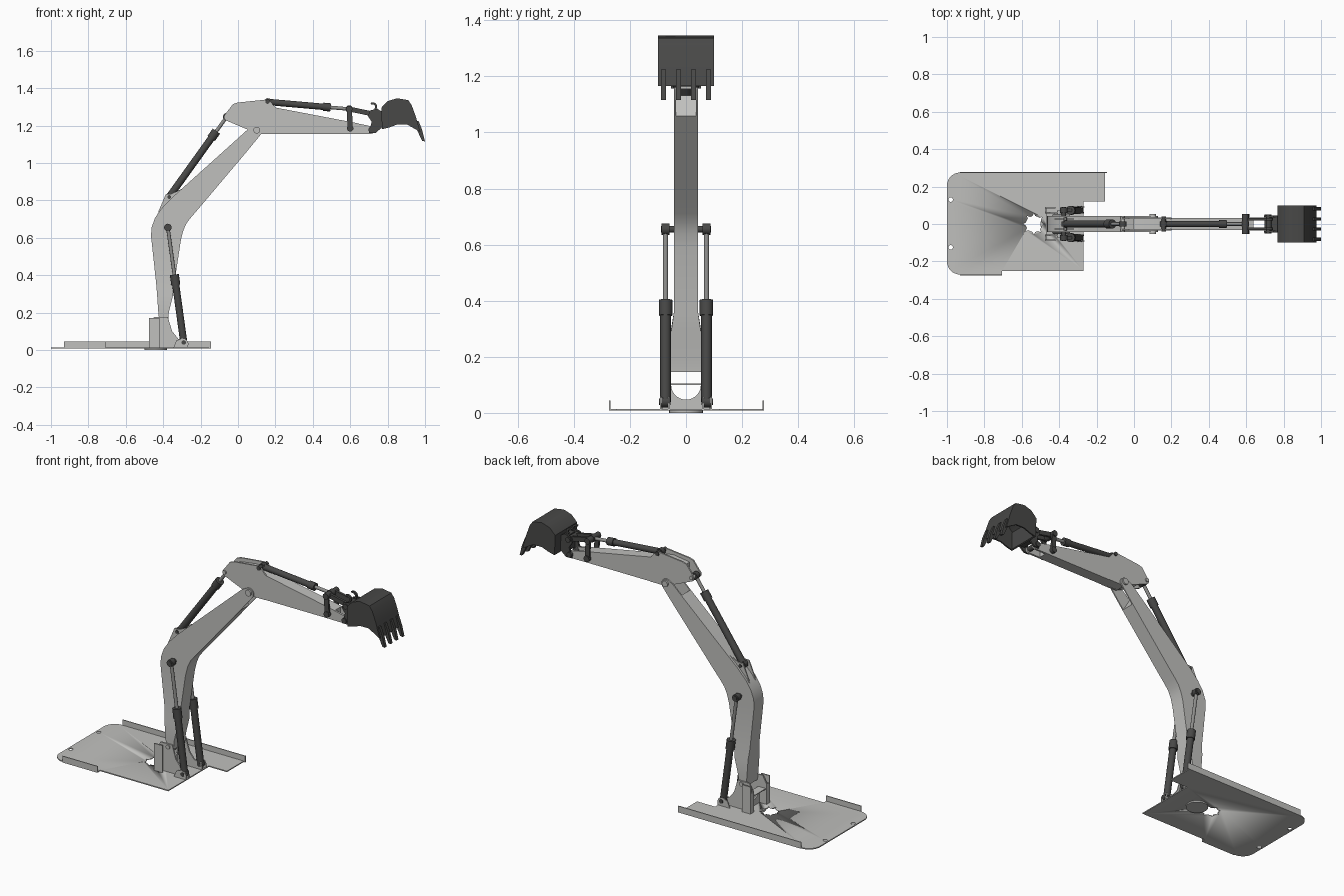
import bpy, bmesh, math
from mathutils import Vector

cube = bpy.data.objects.get("Cube")
if cube:
    bpy.data.objects.remove(cube, do_unlink=True)


def material(name, v):
    m = bpy.data.materials.new(name)
    m.use_nodes = True
    col = (v, v, v * 0.97, 1)
    m.diffuse_color = col
    m.node_tree.nodes["Principled BSDF"].inputs["Base Color"].default_value = col
    return m


LIGHT = material("light grey paint", 0.53)
DARK = material("dark grey steel", 0.065)
ROD = material("polished rod grey", 0.27)


def finish(name, bm, mat):
    bmesh.ops.recalc_face_normals(bm, faces=bm.faces)
    me = bpy.data.meshes.new(name)
    bm.to_mesh(me)
    bm.free()
    ob = bpy.data.objects.new(name, me)
    bpy.context.collection.objects.link(ob)
    me.materials.append(mat)
    bpy.ops.object.select_all(action='DESELECT')
    ob.select_set(True)
    bpy.context.view_layer.objects.active = ob
    bpy.ops.object.shade_smooth_by_angle(angle=math.radians(35))
    return ob


def prism(name, pts, a, b, mat, axis='Y'):
    """Extrude a flat outline from a to b along the axis."""
    place = {'X': lambda p, t: (t, p[0], p[1]),
             'Y': lambda p, t: (p[0], t, p[1]),
             'Z': lambda p, t: (p[0], p[1], t)}[axis]
    bm = bmesh.new()
    lo = [bm.verts.new(place(p, a)) for p in pts]
    hi = [bm.verts.new(place(p, b)) for p in pts]
    bm.faces.new(lo)
    bm.faces.new(hi)
    n = len(pts)
    for i in range(n):
        j = (i + 1) % n
        bm.faces.new((lo[i], lo[j], hi[j], hi[i]))
    return finish(name, bm, mat)


def box(name, x, y, z, mat):
    return prism(name, [(x[0], z[0]), (x[1], z[0]), (x[1], z[1]), (x[0], z[1])], y[0], y[1], mat)


def loft(name, stations, mat):
    """Box section through stations: upper x, z, lower x, z, half width."""
    bm = bmesh.new()
    rings = []
    for ux, uz, lx, lz, w in stations:
        rings.append([bm.verts.new(c) for c in
                      ((ux, -w, uz), (ux, w, uz), (lx, w, lz), (lx, -w, lz))])
    for r, s in zip(rings, rings[1:]):
        for i in range(4):
            j = (i + 1) % 4
            bm.faces.new((r[i], r[j], s[j], s[i]))
    bm.faces.new(rings[0])
    bm.faces.new(rings[-1])
    return finish(name, bm, mat)


def tube(name, p, q, r, mat, seg=20):
    p, q = Vector(p), Vector(q)
    bm = bmesh.new()
    bmesh.ops.create_cone(bm, cap_ends=True, segments=seg, radius1=r, radius2=r, depth=(q - p).length)
    bm.transform((q - p).to_track_quat('Z', 'Y').to_matrix().to_4x4())
    bmesh.ops.translate(bm, verts=bm.verts, vec=(p + q) / 2)
    return finish(name, bm, mat)


def pin(name, x, z, y0, y1, r, mat):
    return tube(name, (x, y0, z), (x, y1, z), r, mat)


def cut(ob, cutter):
    mod = ob.modifiers.new("cut", 'BOOLEAN')
    mod.operation, mod.object, mod.solver = 'DIFFERENCE', cutter, 'EXACT'
    bpy.context.view_layer.objects.active = ob
    bpy.ops.object.modifier_apply(modifier=mod.name)
    bpy.data.objects.remove(cutter, do_unlink=True)


def arc(cx, cy, r, a0, a1, n=8):
    return [(cx + r * math.cos(math.radians(a0 + (a1 - a0) * i / n)),
             cy + r * math.sin(math.radians(a0 + (a1 - a0) * i / n))) for i in range(n + 1)]


def hydraulic(name, a, b, y, split, r=0.019):
    """Ram from a to b in the xz plane, barrel ending at the split fraction."""
    a, b = Vector((a[0], y, a[1])), Vector((b[0], y, b[1]))
    tube(name + "_barrel", a, a.lerp(b, split), r, DARK)
    tube(name + "_collar", a.lerp(b, split - 0.09), a.lerp(b, split), r + 0.005, DARK)
    tube(name + "_rod", a.lerp(b, split), b, 0.0095, ROD)
    for part, c, mat in (("base_eye", a, DARK), ("rod_eye", b, DARK)):
        pin(f"{name}_{part}", c.x, c.z, y - 0.014, y + 0.014, 0.02, mat)


def link(name, p, q, y0, y1, r, mat):
    """Flat bar with rounded ends."""
    t = math.degrees(math.atan2(q[1] - p[1], q[0] - p[0]))
    prism(name, arc(*p, r, t + 90, t + 270) + arc(*q, r, t - 90, t + 90), y0, y1, mat)


# Deck plate with rounded corners, holes and upturned edges
deck = prism("deck_plate", arc(-0.93, 0.205, 0.07, 180, 90)
             + [(-0.155, 0.275), (-0.155, 0.12), (-0.27, 0.12), (-0.27, -0.25), (-0.705, -0.25), (-0.705, -0.27)]
             + arc(-0.93, -0.2, 0.07, 270, 180), 0.008, 0.014, LIGHT, 'Z')
star = [(-0.535 + k * math.cos(i * math.pi / 18), k * math.sin(i * math.pi / 18))
        for i in range(36) for k in [0.058 if i % 9 in (0, 4) else 0.043]]
cut(deck, prism("slew_hole", star, -0.1, 0.1, LIGHT, 'Z'))
for y in (-0.125, 0.13):
    cut(deck, tube("bolt_hole", (-0.98, y, -0.1), (-0.98, y, 0.1), 0.012, LIGHT))
box("deck_back_flange", (-0.93, -0.145), (0.273, 0.278), (0.008, 0.045), LIGHT)
box("deck_front_flange", (-0.93, -0.705), (-0.275, -0.27), (0.008, 0.045), LIGHT)
tube("slew_disc", (-0.44, 0, 0), (-0.44, 0, 0.012), 0.06, LIGHT, 32)

# Swing bracket that holds the boom foot
cheek = [(-0.475, 0.012), (-0.475, 0.13), (-0.45, 0.175), (-0.375, 0.175), (-0.352, 0.1), (-0.32, 0.06),
         (-0.275, 0.055), (-0.268, 0.012)]
lug = [(-0.345, 0.012), (-0.33, 0.05), (-0.3, 0.062), (-0.275, 0.055), (-0.265, 0.035), (-0.268, 0.012)]
for s, side in ((1, "left"), (-1, "right")):
    prism(f"bracket_cheek_{side}", cheek, s * 0.057, s * 0.065, LIGHT)
    prism(f"ram_lug_{side}", lug, s * 0.088, s * 0.093, LIGHT)
    box(f"bracket_gusset_{side}", (-0.475, -0.42), (s * 0.083, s * 0.09), (0.012, 0.17), LIGHT)
    box(f"bracket_web_{side}", (-0.475, -0.467), (s * 0.06, s * 0.09), (0.012, 0.13), LIGHT)
    pin(f"ram_foot_pin_{side}", -0.29, 0.04, s * 0.055, s * 0.096, 0.012, DARK)
    hydraulic(f"lift_ram_{side}", (-0.29, 0.04), (-0.375, 0.655), s * 0.073, 0.59)
prism("bracket_cross_plate", [(-0.058, 0.1), (-0.058, 0.012), (0.058, 0.012), (0.058, 0.1)]
      + arc(0, 0.1, 0.053, 0, -180, 14), -0.43, -0.422, LIGHT, 'X')
box("bracket_shelf", (-0.47, -0.422), (-0.058, 0.058), (0.1, 0.105), LIGHT)
pin("boom_foot_pin", -0.4, 0.16, -0.072, 0.072, 0.012, LIGHT)

# Boom: cranked box section with a forked tip
w = 0.043
loft("boom", [(-0.42, 0.145, -0.375, 0.145, 0.053), (-0.426, 0.2, -0.37, 0.2, 0.053),
              (-0.433, 0.3, -0.348, 0.29, 0.053), (-0.438, 0.36, -0.34, 0.36, w),
              (-0.465, 0.61, -0.305, 0.59, w), (-0.462, 0.655, -0.292, 0.64, w),
              (-0.444, 0.705, -0.275, 0.678, w), (-0.41, 0.755, -0.25, 0.71, w),
              (-0.358, 0.81, -0.2, 0.768, w), (0.0, 1.132, 0.045, 1.058, w)], LIGHT)
fork = [(-0.01, 1.123), (0.053, 1.18)] + arc(0.098, 1.17, 0.03, 110, -40, 6) + [(0.04, 1.052)]
for s, side in ((1, "left"), (-1, "right")):
    prism(f"boom_fork_{side}", fork, s * 0.036, s * w, LIGHT)
    prism(f"boom_ear_{side}", [(-0.43, 0.73), (-0.385, 0.835), (-0.355, 0.835), (-0.3, 0.862)],
          s * 0.023, s * 0.03, LIGHT)
pin("ram_head_pin", -0.375, 0.655, -0.09, 0.09, 0.012, DARK)
pin("elbow_pin", 0.1, 1.175, -0.053, 0.053, 0.018, LIGHT)
pin("arm_ram_base_pin", -0.368, 0.818, -0.034, 0.034, 0.01, DARK)
hydraulic("arm_ram", (-0.368, 0.818), (-0.06, 1.247), 0, 0.82)

# Arm: tapered box with side cheeks at the rear
loft("arm", [(-0.005, 1.3, 0.0, 1.2, 0.033), (0.1, 1.315, 0.107, 1.157, 0.033),
             (0.18, 1.3, 0.18, 1.155, 0.033), (0.64, 1.212, 0.64, 1.155, 0.033)], LIGHT)
rear = arc(-0.055, 1.245, 0.02, 250, 150, 4) + [(-0.027, 1.315), (0.0, 1.323), (0.144, 1.338),
                                                (0.172, 1.33), (0.2, 1.297), (0.2, 1.155), (0.107, 1.155)]
tip = [(0.62, 1.155), (0.62, 1.215), (0.695, 1.2)] + arc(0.71, 1.175, 0.02, 60, -90, 5)
for s, side in ((1, "left"), (-1, "right")):
    prism(f"arm_rear_cheek_{side}", rear, s * 0.026, s * 0.035, LIGHT)
    prism(f"arm_tip_cheek_{side}", tip, s * 0.022, s * 0.034, LIGHT)
    link(f"rocker_link_{side}", (0.595, 1.288), (0.6, 1.185), s * 0.036, s * 0.047, 0.014, DARK)
    link(f"push_link_{side}", (0.595, 1.288), (0.72, 1.262), s * 0.018, s * 0.032, 0.013, DARK)
pin("arm_ram_rod_pin", -0.06, 1.247, -0.042, 0.042, 0.011, LIGHT)
pin("bucket_ram_base_pin", 0.158, 1.328, -0.04, 0.04, 0.012, DARK)
hydraulic("bucket_ram", (0.16, 1.326), (0.595, 1.288), 0, 0.77, 0.017)
pin("rocker_top_pin", 0.595, 1.288, -0.053, 0.053, 0.017, DARK)
pin("rocker_foot_pin", 0.6, 1.185, -0.053, 0.053, 0.017, DARK)

# Quick coupler
plate = [(0.7, 1.16), (0.735, 1.16), (0.77, 1.19), (0.768, 1.275), (0.745, 1.29), (0.705, 1.28),
         (0.695, 1.25), (0.715, 1.22)]
hook = arc(0.72, 1.3, 0.024, -50, 120, 8) + arc(0.72, 1.3, 0.013, 120, -50, 8)
for s, side in ((1, "left"), (-1, "right")):
    prism(f"coupler_plate_{side}", plate, s * 0.036, s * 0.046, DARK)
    prism(f"coupler_hook_{side}", hook, s * 0.02, s * 0.032, DARK)
box("coupler_core", (0.735, 0.768), (-0.04, 0.04), (1.185, 1.275), DARK)
for x, z in ((0.712, 1.178), (0.72, 1.262)):
    pin("coupler_pin", x, z, -0.052, 0.052, 0.015, DARK)

# Bucket: bent shell, side plates and four teeth
shell = [(0.77, 1.18), (0.766, 1.295), (0.8, 1.33), (0.85, 1.346), (0.91, 1.336), (0.928, 1.31), (0.95, 1.25),
         (0.975, 1.165)]
mid = Vector((0.86, 1.23))
inner = [tuple(Vector(p).lerp(mid, 0.08)) for p in shell]
prism("bucket_shell", shell + inner[::-1], -0.098, 0.098, DARK)
mouth = [(0.94, 1.185), (0.905, 1.205), (0.85, 1.205), (0.81, 1.19)]
for s, side in ((1, "left"), (-1, "right")):
    prism(f"bucket_side_{side}", shell + mouth, s * 0.092, s * 0.1, DARK)
tooth = [(0.938, 1.225), (0.965, 1.225), (0.985, 1.175), (1.0, 1.115), (0.985, 1.118), (0.962, 1.165)]
for i in range(4):
    y = -0.081 + i * 0.054
    prism("bucket_tooth", tooth, y - 0.009, y + 0.009, DARK)
